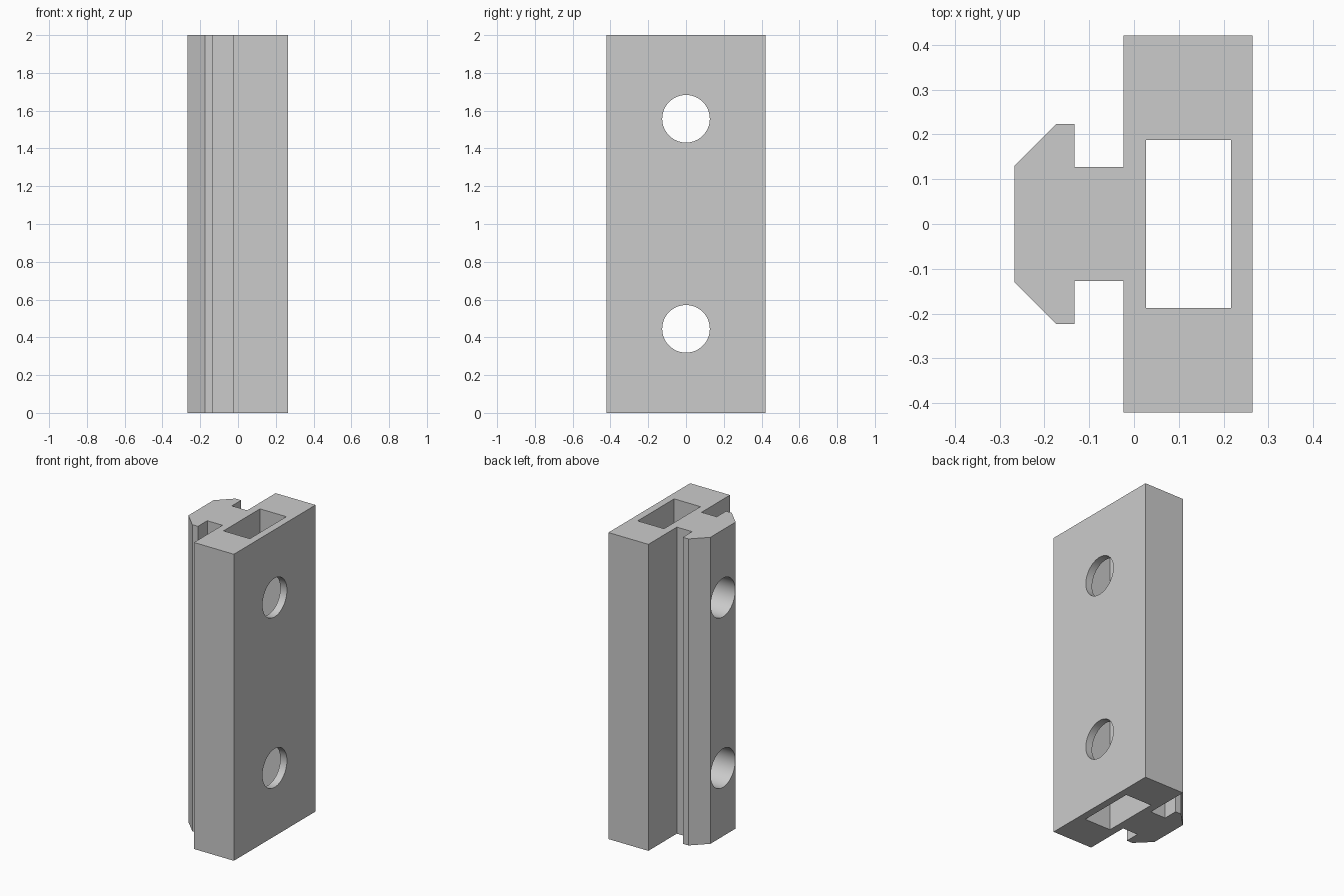
import bpy, bmesh, math

if "Cube" in bpy.data.objects:
    bpy.data.objects.remove(bpy.data.objects["Cube"])

HEIGHT = 2.0
HOLE_R = 0.126
HOLE_Z = (0.445, 1.557)

grey = bpy.data.materials.new("plain_grey")
grey.diffuse_color = (0.6, 0.6, 0.6, 1)
grey.use_nodes = True
grey.node_tree.nodes["Principled BSDF"].inputs["Base Color"].default_value = grey.diffuse_color


def prism(name, outline, z0, z1):
    """Extrude an xy outline from z0 to z1."""
    bm = bmesh.new()
    face = bm.faces.new([bm.verts.new((x, y, z0)) for x, y in outline])
    ext = bmesh.ops.extrude_face_region(bm, geom=[face])
    top = [v for v in ext["geom"] if isinstance(v, bmesh.types.BMVert)]
    bmesh.ops.translate(bm, verts=top, vec=(0, 0, z1 - z0))
    bmesh.ops.recalc_face_normals(bm, faces=bm.faces)
    mesh = bpy.data.meshes.new(name)
    bm.to_mesh(mesh)
    bm.free()
    mesh.materials.append(grey)
    obj = bpy.data.objects.new(name, mesh)
    bpy.context.collection.objects.link(obj)
    return obj


def cut(target, cutter):
    """Subtract a hidden cutter from the target."""
    cutter.hide_render = True
    cutter.hide_set(True)
    mod = target.modifiers.new(cutter.name, "BOOLEAN")
    mod.operation = "DIFFERENCE"
    mod.solver = "EXACT"
    mod.object = cutter


# Rail body: wide plate, neck and chamfered T-slot head, mirrored across y
half = [(-0.267, 0.13), (-0.174, 0.223), (-0.133, 0.223), (-0.133, 0.127),
        (-0.023, 0.127), (-0.023, 0.421), (0.265, 0.421)]
outline = half + [(x, -y) for x, y in reversed(half)]
body = prism("rail_body", outline, 0, HEIGHT)

# Rectangular channel through the full height
channel = [(0.027, -0.188), (0.217, -0.188), (0.217, 0.188), (0.027, 0.188)]
cut(body, prism("channel_cutter", channel, -0.1, HEIGHT + 0.1))

# Two round bolt holes through the head and plate
for i, z in enumerate(HOLE_Z):
    bpy.ops.mesh.primitive_cylinder_add(vertices=64, radius=HOLE_R, depth=0.8,
                                        location=(0, 0, z),
                                        rotation=(0, math.pi / 2, 0))
    hole = bpy.context.object
    hole.name = f"bolt_hole_cutter_{i + 1}"
    hole.data.materials.append(grey)
    cut(body, hole)

# Apply the cuts, then smooth the hole walls and keep the edges sharp
bpy.ops.object.select_all(action="DESELECT")
bpy.context.view_layer.objects.active = body
body.select_set(True)
for mod in list(body.modifiers):
    bpy.ops.object.modifier_apply(modifier=mod.name)
bpy.ops.object.shade_smooth_by_angle(angle=math.radians(30))

# Remove the used cutters
for obj in list(bpy.data.objects):
    if obj != body:
        bpy.data.objects.remove(obj)
